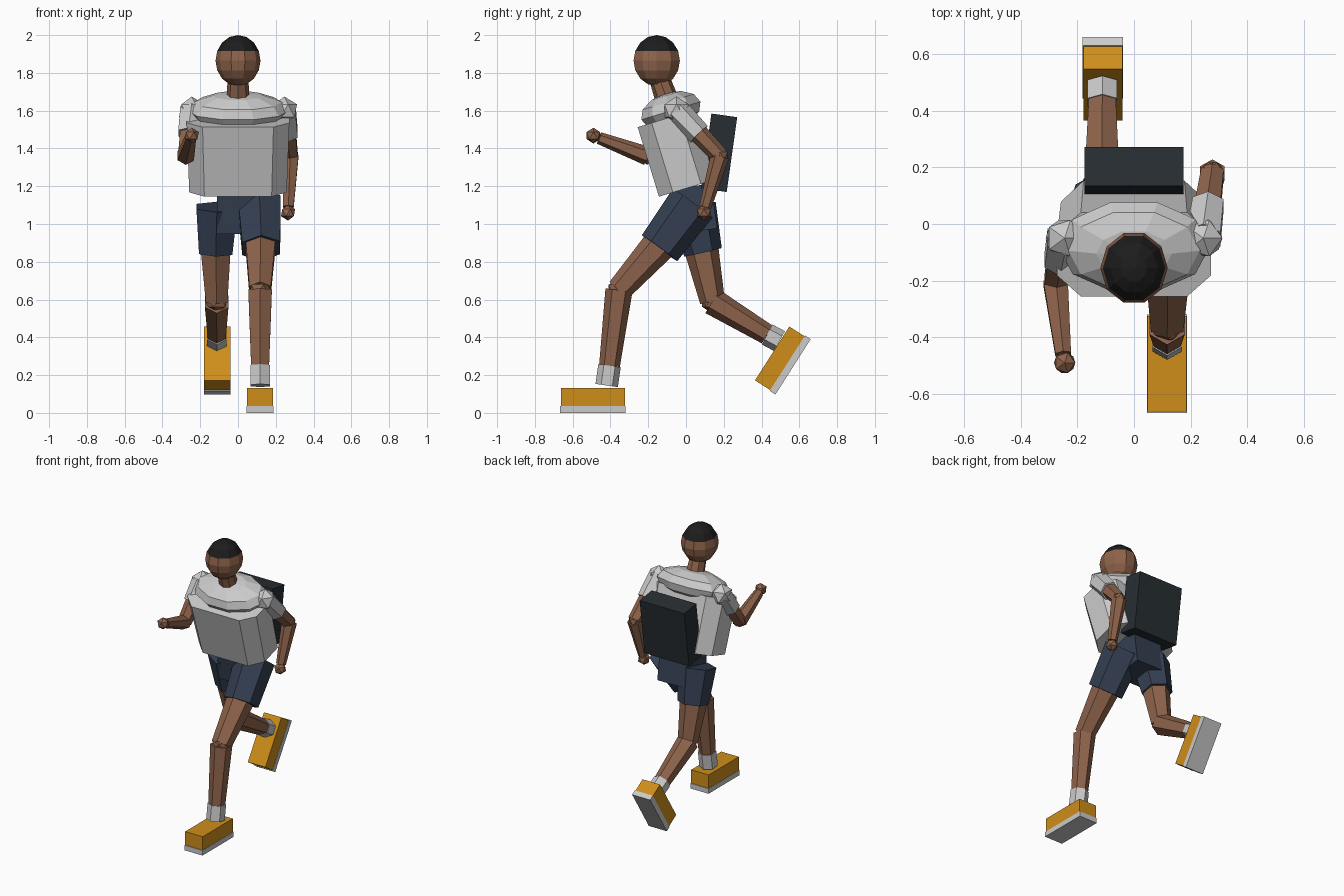
import bpy, bmesh
from math import sin, cos, pi, radians
from mathutils import Vector, Matrix

if "Cube" in bpy.data.objects:
    bpy.data.objects.remove(bpy.data.objects["Cube"])


def material(name, rgb):
    m = bpy.data.materials.new(name)
    m.diffuse_color = (*rgb, 1)
    m.use_nodes = True
    m.node_tree.nodes["Principled BSDF"].inputs["Base Color"].default_value = m.diffuse_color
    return m


SKIN = material("skin", (0.27, 0.125, 0.07))
HAIR = material("hair", (0.012, 0.012, 0.012))
NAVY = material("navy", (0.035, 0.05, 0.085))
PACK = material("pack", (0.02, 0.027, 0.033))
ORANGE = material("orange", (0.62, 0.27, 0.01))


def finish(name, bm, mat=None, matrix=None):
    bmesh.ops.recalc_face_normals(bm, faces=bm.faces)
    me = bpy.data.meshes.new(name)
    bm.to_mesh(me)
    bm.free()
    ob = bpy.data.objects.new(name, me)
    bpy.context.collection.objects.link(ob)
    if matrix:
        ob.matrix_world = matrix
    if mat:
        me.materials.append(mat)
    return ob


def loft(name, rings, mat=None, matrix=None):
    bm = bmesh.new()
    loops = [[bm.verts.new(p) for p in ring] for ring in rings]
    n = len(loops[0])
    for a, b in zip(loops, loops[1:]):
        for i in range(n):
            j = (i + 1) % n
            bm.faces.new((a[i], a[j], b[j], b[i]))
    bm.faces.new(loops[0])
    bm.faces.new(loops[-1])
    return finish(name, bm, mat, matrix)


def tube(name, p, q, r1, r2, mat=None, n=6):
    """Tapered prism from p to q with a corner facing front."""
    p, q = Vector(p), Vector(q)
    d = (q - p).normalized()
    side = Vector((1, 0, 0))
    side = (side - d * side.dot(d)).normalized()
    fwd = d.cross(side)
    ring = lambda c, r: [c + r * (fwd * cos(2 * pi * i / n) + side * sin(2 * pi * i / n))
                         for i in range(n)]
    return loft(name, [ring(p, r1), ring(q, r2)], mat)


def place(loc, tilt=0):
    return Matrix.Translation(loc) @ Matrix.Rotation(radians(tilt), 4, 'X')


def box(name, size, mat, matrix, centre=(0, 0, 0)):
    bm = bmesh.new()
    bmesh.ops.create_cube(bm, size=1)
    bmesh.ops.scale(bm, vec=size, verts=bm.verts)
    bmesh.ops.translate(bm, vec=centre, verts=bm.verts)
    return finish(name, bm, mat, matrix)


def ball(name, loc, r, mat=None):
    bm = bmesh.new()
    bmesh.ops.create_icosphere(bm, subdivisions=1, radius=r)
    return finish(name, bm, mat, place(loc))


def ellipsoid(name, loc, radii, tilt, rings, mat=None):
    bm = bmesh.new()
    bmesh.ops.create_uvsphere(bm, u_segments=10, v_segments=rings, radius=1)
    bmesh.ops.rotate(bm, matrix=Matrix.Rotation(pi / 2, 3, 'Z'), verts=bm.verts)
    bmesh.ops.scale(bm, vec=radii, verts=bm.verts)
    return finish(name, bm, mat, place(loc, tilt))


# Head with dark hair on the upper faces, and neck
head = ellipsoid("head", (0, -0.155, 1.865), (0.119, 0.129, 0.135), 0, 8, SKIN)
head.data.materials.append(HAIR)
for f in head.data.polygons:
    f.material_index = int(f.center.z > 0.04)
tube("neck", (0, -0.095, 1.64), (0, -0.14, 1.77), 0.062, 0.055, SKIN, 8)


# Shirt body: bevelled box section, leaning forward, with rounded shoulders
def section(z, x, y):
    pts = [(x, y * 0.5), (x * 0.69, y), (-x * 0.69, y), (-x, y * 0.5)]
    return [Vector((a, b, z)) for a, b in pts] + [Vector((-a, -b, z)) for a, b in pts]


loft("shirt_body", [section(0, 0.258, 0.155), section(0.385, 0.272, 0.155)], None,
     place((0, 0.005, 1.19), 17))
ellipsoid("shirt_shoulders", (0, -0.08, 1.6), (0.268, 0.172, 0.097), 17, 6)

# Backpack
box("backpack", (0.35, 0.138, 0.4), PACK, place((0, 0.175, 1.377), -8))

# Pelvis and shorts legs
box("shorts_pelvis", (0.22, 0.22, 0.24), NAVY, place((0, 0.04, 1.08), 8))
tube("shorts_left", (0.112, 0.035, 1.11), (0.123, -0.14, 0.872), 0.13, 0.116, NAVY)
tube("shorts_right", (-0.112, 0.035, 1.09), (-0.118, 0.09, 0.85), 0.125, 0.102, NAVY)


# Legs: thigh, knee, shin, sock
def leg(side, hip, knee, ankle, heel):
    tube("thigh_" + side, hip, knee, 0.1, 0.066, SKIN)
    ball("knee_" + side, knee, 0.064, SKIN)
    tube("shin_" + side, knee, ankle, 0.072, 0.055, SKIN)
    tube("sock_" + side, ankle, heel, 0.06, 0.06)


leg("left", (0.12, -0.06, 0.98), (0.117, -0.355, 0.65), (0.117, -0.405, 0.25), (0.117, -0.42, 0.145))
leg("right", (-0.12, 0.06, 0.97), (-0.113, 0.14, 0.59), (-0.112, 0.43, 0.415), (-0.112, 0.495, 0.38))


# Shoes: sole and upper
def shoe(side, loc, tilt):
    m = place(loc, tilt)
    box("sole_" + side, (0.142, 0.348, 0.036), None, m, (0, 0, 0.018))
    box("shoe_" + side, (0.138, 0.338, 0.097), ORANGE, m, (0, 0, 0.083))


shoe("left", (0.117, -0.493, 0), 0)
shoe("right", (-0.11, 0.567, 0.244), 57.5)


# Arms: shoulder, sleeve, upper arm, elbow, forearm, hand
def arm(side, shoulder, elbow, wrist, hand):
    a, b = Vector(shoulder), Vector(elbow)
    cuff = a.lerp(b, 0.52)
    ball("shoulder_" + side, a, 0.075)
    tube("sleeve_" + side, a, cuff, 0.07, 0.063)
    tube("upper_arm_" + side, cuff, b, 0.052, 0.046, SKIN)
    ball("elbow_" + side, b, 0.046, SKIN)
    tube("forearm_" + side, b, wrist, 0.05, 0.032, SKIN)
    ball("hand_" + side, hand, 0.042, SKIN)


arm("left", (0.245, -0.05, 1.6), (0.277, 0.18, 1.36), (0.267, 0.102, 1.09), (0.265, 0.095, 1.06))
arm("right", (-0.245, -0.05, 1.6), (-0.277, -0.205, 1.36), (-0.25, -0.46, 1.455), (-0.245, -0.49, 1.468))
